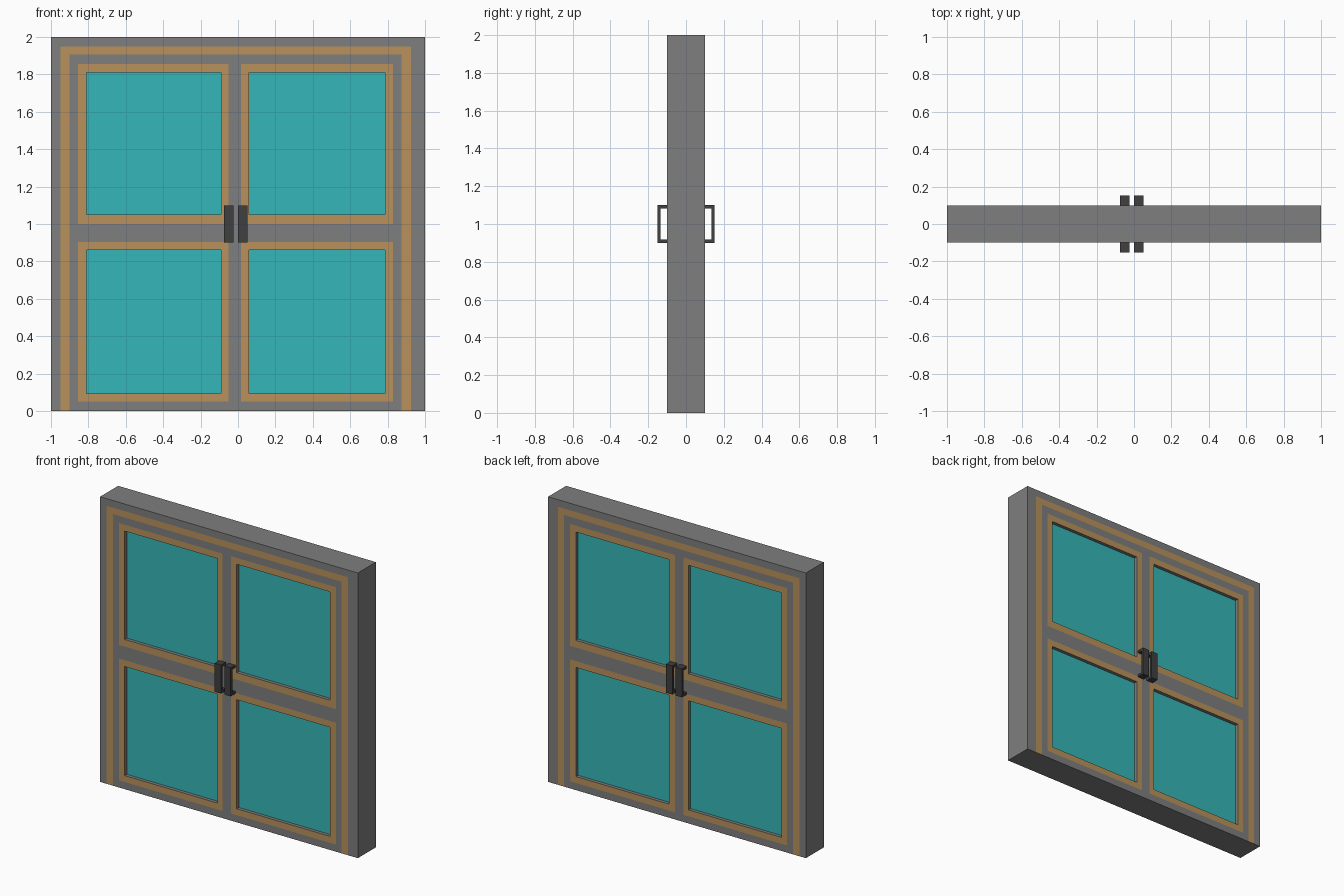
import bpy, bmesh

if "Cube" in bpy.data.objects:
    bpy.data.objects.remove(bpy.data.objects["Cube"])

HALF = 0.10          # half thickness of the door slab
GLASS = 0.076        # half thickness of the glass


def material(name, rgb):
    m = bpy.data.materials.new(name)
    m.diffuse_color = (*rgb, 1)
    m.use_nodes = True
    m.node_tree.nodes["Principled BSDF"].inputs["Base Color"].default_value = m.diffuse_color
    return m


grey = material("grey_paint", (0.21, 0.21, 0.21))
brown = material("tan_trim", (0.48, 0.285, 0.105))
teal = material("teal_glass", (0.036, 0.47, 0.48))
dark = material("dark_metal", (0.05, 0.05, 0.05))


def finish(name, bm, mats):
    bmesh.ops.recalc_face_normals(bm, faces=bm.faces)
    me = bpy.data.meshes.new(name)
    bm.to_mesh(me)
    bm.free()
    for m in mats:
        me.materials.append(m)
    ob = bpy.data.objects.new(name, me)
    bpy.context.collection.objects.link(ob)
    return ob


def extrude_all(bm, vec):
    """Extrude every face of a flat sheet into a closed solid."""
    res = bmesh.ops.extrude_face_region(bm, geom=bm.faces[:], use_keep_orig=True)
    verts = [g for g in res["geom"] if isinstance(g, bmesh.types.BMVert)]
    bmesh.ops.translate(bm, verts=verts, vec=vec)


def inside(x, z, r):
    return r[0] < x < r[1] and r[2] < z < r[3]


# Rectangles as x0, x1, z0, z1: trim surround, then pane trims and openings
trim_outer, trim_inner = (-0.95, 0.925, 0, 1.95), (-0.90, 0.875, 0, 1.905)
columns = [(-0.855, -0.81, -0.09, -0.05), (0.015, 0.06, 0.785, 0.83)]
rows = [(0.05, 0.095, 0.86, 0.905), (1.0, 1.05, 1.81, 1.855)]
borders = [(c[0], c[3], r[0], r[3]) for c in columns for r in rows]
openings = [(c[1], c[2], r[1], r[2]) for c in columns for r in rows]


def is_brown(x, z):
    surround = inside(x, z, trim_outer) and not inside(x, z, trim_inner)
    return surround or any(inside(x, z, b) for b in borders)


# Door slab: a sheet of cells with four openings, extruded through
xs = sorted({-1, 1, *trim_outer[:2], *trim_inner[:2], *columns[0], *columns[1]})
zs = sorted({0, 2, trim_outer[3], trim_inner[3], *rows[0], *rows[1]})
bm = bmesh.new()
grid = [[bm.verts.new((x, -HALF, z)) for z in zs] for x in xs]
for i in range(len(xs) - 1):
    for j in range(len(zs) - 1):
        cx, cz = (xs[i] + xs[i + 1]) / 2, (zs[j] + zs[j + 1]) / 2
        if not any(inside(cx, cz, o) for o in openings):
            bm.faces.new((grid[i][j], grid[i + 1][j],
                          grid[i + 1][j + 1], grid[i][j + 1]))
extrude_all(bm, (0, 2 * HALF, 0))
for f in bm.faces:
    f.normal_update()
    c = f.calc_center_median()
    f.material_index = int(abs(f.normal.y) > 0.5 and is_brown(c.x, c.z))
finish("door_slab", bm, [grey, brown])

# Recessed glass panes
for n, (x0, x1, z0, z1) in enumerate(openings):
    bm = bmesh.new()
    bm.faces.new([bm.verts.new((x, -GLASS, z))
                  for x, z in ((x0, z0), (x1, z0), (x1, z1), (x0, z1))])
    extrude_all(bm, (0, 2 * GLASS, 0))
    finish(f"glass_pane_{n + 1}", bm, [teal])

# Pull handles: a C profile extruded sideways, on both faces of each leaf
profile = [(0.10, 0.90), (0.152, 0.90), (0.152, 1.10), (0.10, 1.10),
           (0.10, 1.083), (0.135, 1.083), (0.135, 0.917), (0.10, 0.917)]
for side, sy in (("front", -1), ("back", 1)):
    for leaf, x in (("left", -0.075), ("right", 0.0)):
        bm = bmesh.new()
        bm.faces.new([bm.verts.new((x, sy * y, z)) for y, z in profile])
        extrude_all(bm, (0.05, 0, 0))
        finish(f"{side}_{leaf}_handle", bm, [dark])
